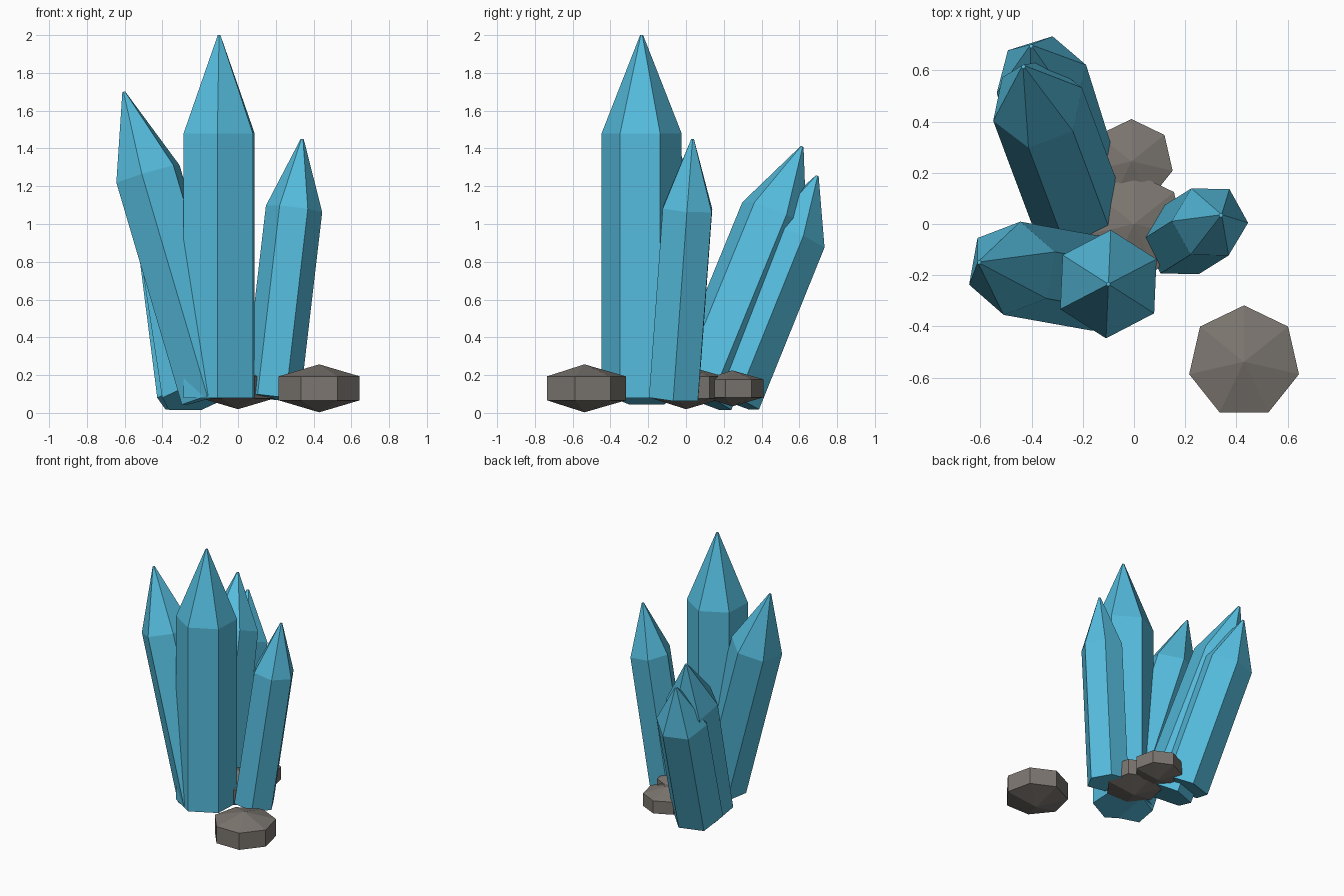
import bpy, bmesh, math
from mathutils import Matrix, Vector

cube = bpy.data.objects.get("Cube")
if cube:
    bpy.data.objects.remove(cube, do_unlink=True)


def make_material(name, rgb):
    mat = bpy.data.materials.new(name)
    mat.use_nodes = True
    color = (*rgb, 1.0)
    mat.diffuse_color = color
    mat.node_tree.nodes["Principled BSDF"].inputs["Base Color"].default_value = color
    return mat


CRYSTAL = make_material("crystal_blue", (0.09, 0.50, 0.72))
ROCK = make_material("rock_grey", (0.20, 0.18, 0.16))


def add_object(name, bm, mat):
    bmesh.ops.recalc_face_normals(bm, faces=bm.faces)
    mesh = bpy.data.meshes.new(name)
    bm.to_mesh(mesh)
    bm.free()
    mesh.materials.append(mat)
    obj = bpy.data.objects.new(name, mesh)
    bpy.context.collection.objects.link(obj)
    return obj


def crystal(name, base, tip, radius, shoulder, roll=30):
    """Six-sided prism with a pointed end, leaning from base to tip."""
    base, tip = Vector(base), Vector(tip)
    axis = tip - base
    lean = math.atan2(axis.y, axis.x) if axis.xy.length > 0.001 else 0
    tilt = math.atan2(axis.xy.length, axis.z)
    bm = bmesh.new()
    rings = []
    for r, h in ((radius, 0), (radius, shoulder), (0.008, 1)):
        ring = []
        for i in range(6):
            a = math.radians(roll + 60 * i)
            ring.append(bm.verts.new((r * math.cos(a), r * math.sin(a), h * axis.length)))
        rings.append(ring)
    for low, high in zip(rings, rings[1:]):
        for i in range(6):
            j = (i + 1) % 6
            bm.faces.new((low[i], low[j], high[j], high[i]))
    bm.faces.new(rings[0][::-1])
    bm.faces.new(rings[-1])
    bm.transform(Matrix.Translation(base) @ Matrix.Rotation(lean, 4, "Z")
                 @ Matrix.Rotation(tilt, 4, "Y"))
    return add_object(name, bm, CRYSTAL)


def rock(name, center, radius):
    """Squashed seven-sided sphere with a flat band and shallow caps."""
    bm = bmesh.new()
    bmesh.ops.create_uvsphere(bm, u_segments=7, v_segments=3,
                              radius=radius / math.cos(math.radians(30)))
    # Turn one corner toward the back
    corner = max(bm.verts, key=lambda v: v.co.xy.length).co
    turn = math.pi / 2 - math.atan2(corner.y, corner.x)
    bm.transform(Matrix.Translation(center) @ Matrix.Diagonal((1, 1, 0.5, 1))
                 @ Matrix.Rotation(turn, 4, "Z"))
    return add_object(name, bm, ROCK)


# Crystal cluster
crystal("front_crystal", (-0.10, -0.235, 0.08), (-0.10, -0.235, 2.0), 0.212, 0.729, 27.5)
crystal("side_crystal", (-0.13, -0.235, 0.09), (-0.605, -0.15, 1.70), 0.185, 0.73)
crystal("small_crystal", (0.18, -0.065, 0.08), (0.34, 0.035, 1.45), 0.15, 0.73, 27)
crystal("tall_back_crystal", (-0.228, 0.07, 0.08), (-0.432, 0.615, 1.41), 0.185, 0.73)
crystal("short_back_crystal", (-0.253, 0.22, 0.08), (-0.402, 0.695, 1.255), 0.183, 0.73)

# Loose rocks
rock("front_rock", (0.43, -0.538, 0.13), 0.22)
rock("back_rock", (-0.01, 0.245, 0.13), 0.165)
rock("middle_rock", (0, 0, 0.135), 0.2)
